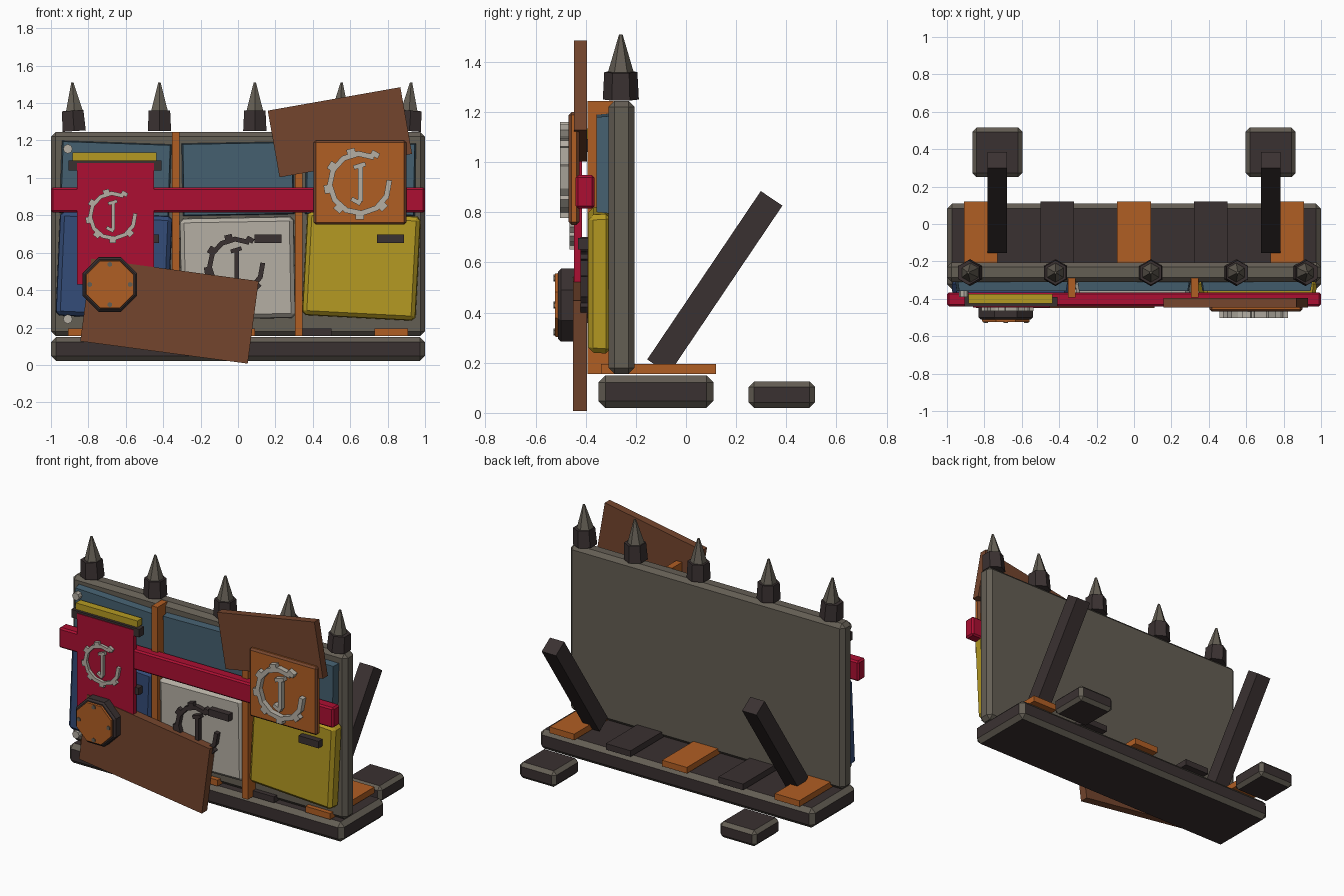
import bpy
import bmesh
from math import radians, sin, cos, pi
from mathutils import Matrix, Vector

cube = bpy.data.objects.get("Cube")
if cube:
    bpy.data.objects.remove(cube, do_unlink=True)


def material(name, hex_code):
    rgb = [int(hex_code[i:i + 2], 16) / 255 for i in (0, 2, 4)]
    col = [c / 12.92 if c < 0.04 else ((c + 0.055) / 1.055) ** 2.4 for c in rgb] + [1]
    m = bpy.data.materials.new(name)
    m.use_nodes = True
    m.diffuse_color = col
    m.node_tree.nodes["Principled BSDF"].inputs["Base Color"].default_value = col
    return m


GREY = material("stone grey", "645E54")
DARK = material("dark iron", "3A3131")
ORANGE = material("rust orange", "B05E24")
BROWN = material("board brown", "74452D")
RED = material("crimson", "AC0F32")
YELLOW = material("mustard yellow", "B59A22")
TEAL = material("slate teal", "456070")
BLUE = material("navy blue", "344C78")
PALE = material("pale ash", "B5AFA4")


def finish(name, bm, mats, loc=(0, 0, 0), rot=(0, 0, 0)):
    bmesh.ops.recalc_face_normals(bm, faces=bm.faces)
    me = bpy.data.meshes.new(name)
    bm.to_mesh(me)
    bm.free()
    for m in mats:
        me.materials.append(m)
    ob = bpy.data.objects.new(name, me)
    ob.location = loc
    ob.rotation_euler = [radians(a) for a in rot]
    bpy.context.collection.objects.link(ob)
    return ob


def box(name, xs, ys, zs, mat, bevel=0, edge=None, tilt=0, pitch=0, taper=1):
    """Box between limits; taper narrows the front, edge colours the bevel."""
    size = [b - a for a, b in (xs, ys, zs)]
    mid = [(a + b) / 2 for a, b in (xs, ys, zs)]
    bm = bmesh.new()
    bmesh.ops.create_cube(bm, size=1)
    for v in bm.verts:
        k = taper if v.co.y < 0 else 1
        v.co = Vector((v.co.x * size[0] * k, v.co.y * size[1], v.co.z * size[2] * k))
    if bevel:
        bmesh.ops.bevel(bm, geom=bm.edges[:], offset=bevel, segments=1,
                        affect='EDGES', material=1 if edge else 0)
    return finish(name, bm, [mat, edge] if edge else [mat], mid, (pitch, tilt, 0))


def disc(name, loc, r1, r2, depth, sides, mat, rot=(0, 0, 0), turn=0):
    bm = bmesh.new()
    bmesh.ops.create_cone(bm, cap_ends=True, segments=sides, radius1=r1, radius2=r2,
                          depth=depth, matrix=Matrix.Rotation(turn, 4, 'Z'))
    return finish(name, bm, [mat], loc, rot)


def gear_ornament(name, x, z, ys, s, mat):
    """Open gear ring with teeth and a central pin, cut from flat bars."""
    radius, n, start, end = 0.162, 10, radians(62), radians(365)
    step = (end - start) / n
    bars = []
    for i in range(n):
        a = start + step * (i + 0.5)
        bars.append((radius * cos(a), radius * sin(a), 0.03, 2.25 * radius * sin(step / 2), a))
    for deg in (62, 105, 148, 190, 230, 270, 315):
        a = radians(deg)
        bars.append((0.186 * cos(a), 0.186 * sin(a), 0.032, 0.048, a))
    bars += [(0.005, 0, 0.028, 0.2, 0), (0, 0.1, 0.07, 0.025, 0.3),
             (-0.02, -0.1, 0.06, 0.025, -0.5)]
    bm = bmesh.new()
    for bx, bz, w, h, a in bars:
        mx = (Matrix.Translation((bx * s, 0, bz * s)) @ Matrix.Rotation(-a, 4, 'Y')
              @ Matrix.Diagonal((w * s, ys[1] - ys[0], h * s, 1)))
        bmesh.ops.create_cube(bm, size=1, matrix=mx)
    return finish(name, bm, [mat], (x, sum(ys) / 2, z))


# Base slab, cross plates and the main wall
box("base", (-1, 1), (-0.35, 0.11), (0.02, 0.15), DARK, 0.028, GREY)
for i in range(5):
    x = -0.82 + 0.41 * i
    box("base_plate", (x - 0.09, x + 0.09), (-0.34, 0.12), (0.155, 0.195),
        DARK if i % 2 else ORANGE)
box("wall", (-1, 1), (-0.31, -0.205), (0.155, 1.245), GREY, 0.025)

# Spikes along the top
for x, tilt in ((-0.88, -4), (-0.42, 0), (0.09, 0), (0.55, 3), (0.92, 4)):
    disc("spike_socket", (x, -0.26, 1.305), 0.072, 0.066, 0.11, 6, DARK, (0, tilt, 0))
    disc("spike", (x, -0.26, 1.43), 0.054, 0.007, 0.16, 6, GREY, (0, tilt, 0))

# Rear feet and leaning struts
for x in (-0.73, 0.73):
    box("foot", (x - 0.133, x + 0.133), (0.25, 0.515), (0.02, 0.125), DARK, 0.022, GREY)
    box("strut", (x - 0.052, x + 0.052), (0.063, 0.167), (0.115, 0.925), DARK, pitch=-34)

# Upper and lower panels with the upright battens between them
for x0, x1, tilt in ((-0.95, -0.36, 2), (-0.3, 0.3, -1), (0.36, 0.95, 1)):
    box("upper_panel", (x0, x1), (-0.358, -0.3), (0.8, 1.19), TEAL, tilt=tilt, taper=0.97)
for name, x0, x1, z0, z1, mat, tilt in (
        ("left_panel", -0.965, -0.36, 0.25, 0.81, BLUE, 2.5),
        ("middle_panel", -0.31, 0.305, 0.245, 0.79, PALE, -1),
        ("right_panel", 0.355, 0.965, 0.25, 0.81, YELLOW, 3)):
    box(name, (x0, x1), (-0.39, -0.3), (z0, z1), mat, 0.02, tilt=tilt, taper=0.98)
for x in (-0.333, 0.325):
    box("batten", (x - 0.021, x + 0.021), (-0.392, -0.29), (0.155, 1.245), ORANGE)
for x in (-0.495, 0.16, 0.815):
    box("panel_handle", (x - 0.073, x + 0.073), (-0.43, -0.385), (0.652, 0.698), DARK)
for z in (0.245, 1.155):
    disc("bolt", (-0.91, -0.36, z), 0.025, 0.025, 0.06, 8, PALE, (90, 0, 0))

# Red crossbar, hanging banner and its rods
box("crossbar", (-1, 1), (-0.44, -0.365), (0.815, 0.948), RED, 0.01)
box("banner", (-0.86, -0.45), (-0.446, -0.415), (0.43, 1.08), RED)
box("banner_rod", (-0.905, -0.41), (-0.442, -0.39), (1.04, 1.093), DARK)
box("banner_top_strip", (-0.885, -0.435), (-0.425, -0.375), (1.093, 1.135), YELLOW)

# Nailed boards and the square plate
box("lower_board", (-0.818, 0.085), (-0.45, -0.395), (0.065, 0.51), BROWN, tilt=7.6)
box("upper_board", (0.185, 0.905), (-0.446, -0.395), (1.063, 1.425), BROWN, tilt=-10)
box("square_plate", (0.405, 0.9), (-0.468, -0.425), (0.75, 1.2), ORANGE, 0.012, BROWN)

# Gear ornaments
gear_ornament("plate_gear", 0.65, 0.97, (-0.502, -0.46), 0.95, PALE)
gear_ornament("banner_gear", -0.67, 0.797, (-0.465, -0.44), 0.72, PALE)
gear_ornament("panel_gear", -0.01, 0.53, (-0.42, -0.385), 0.85, DARK)

# Octagonal medallion with four studs
mx, mz = -0.685, 0.43
disc("medallion_rim", (mx, -0.472, mz), 0.158, 0.158, 0.055, 8, DARK, (90, 0, 0), pi / 8)
disc("medallion_bevel", (mx, -0.504, mz), 0.158, 0.145, 0.012, 8, DARK, (90, 0, 0), pi / 8)
disc("medallion_face", (mx, -0.508, mz), 0.14, 0.136, 0.03, 8, ORANGE, (90, 0, 0), pi / 8)
for k in range(4):
    a = k * pi / 2
    disc("medallion_stud", (mx + 0.108 * cos(a), -0.524, mz + 0.108 * sin(a)),
         0.014, 0.014, 0.008, 6, GREY, (90, 0, 0))
